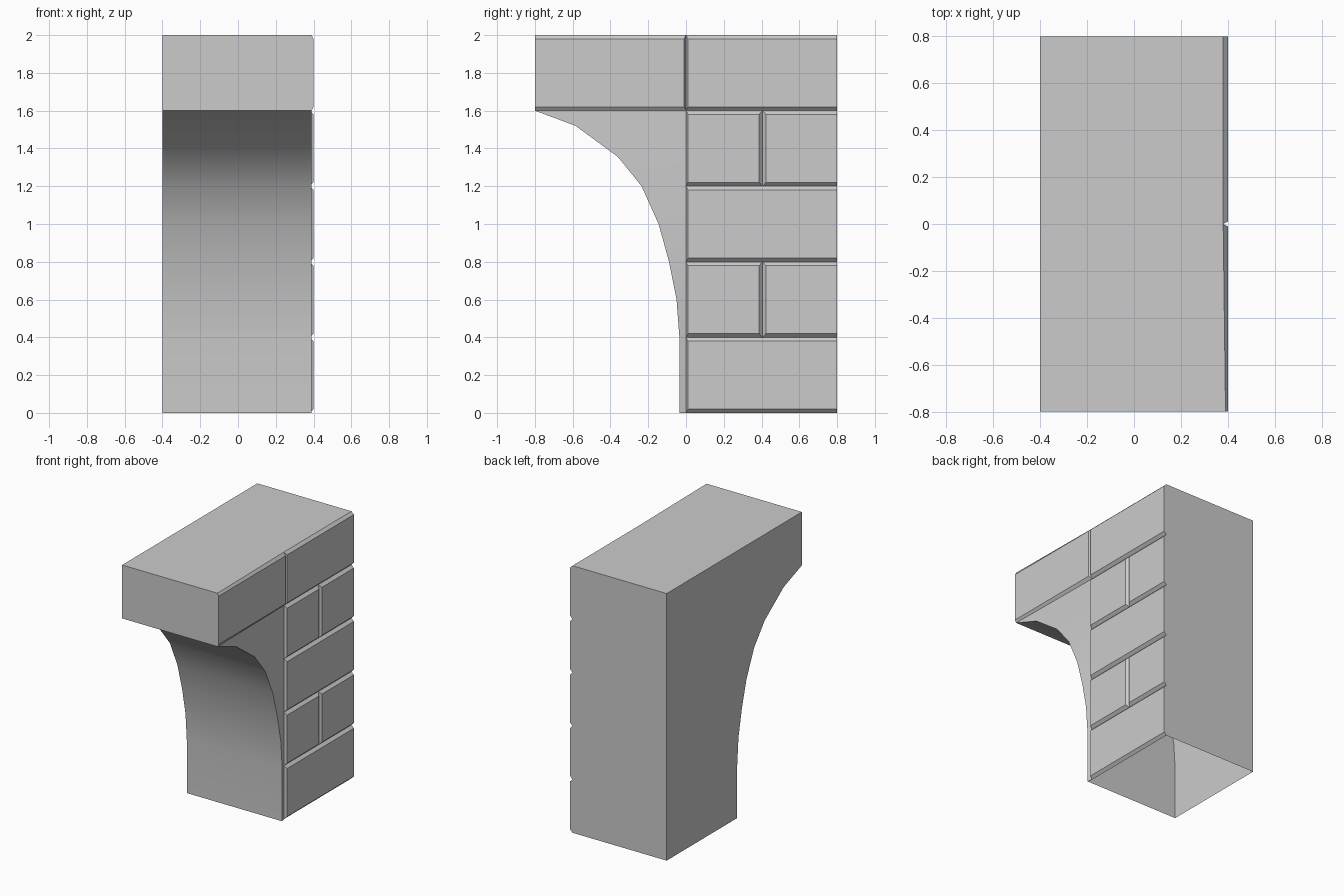
import bpy
import bmesh
import math

if "Cube" in bpy.data.objects:
    bpy.data.objects.remove(bpy.data.objects["Cube"])

LEFT, JOINT, FACE, EDGE = -0.40, 0.38, 0.40, 0.39

# Arch curve (y, z) from the foot up to the overhanging block
ARCH = [(-0.035, 0), (-0.035, 0.4), (-0.05, 0.6), (-0.09, 0.8), (-0.145, 1.0),
        (-0.235, 1.2), (-0.36, 1.355), (-0.585, 1.52), (-0.8, 1.6)]


def finish(name, bm):
    mesh = bpy.data.meshes.new(name)
    bm.to_mesh(mesh)
    bm.free()
    obj = bpy.data.objects.new(name, mesh)
    bpy.context.collection.objects.link(obj)
    bpy.ops.object.select_all(action='DESELECT')
    obj.select_set(True)
    bpy.context.view_layer.objects.active = obj
    bpy.ops.object.shade_smooth_by_angle(angle=math.radians(25))
    return obj


def add_face(bm, points):
    return bm.faces.new([bm.verts.new(p) for p in points])


# Body: arch soffit, front, top, back and left side, open underneath
bm = bmesh.new()
for (y0, z0), (y1, z1) in zip(ARCH, ARCH[1:]):
    add_face(bm, [(LEFT, y0, z0), (EDGE, y0, z0), (EDGE, y1, z1), (LEFT, y1, z1)])
    # right spandrel strip between the arch and the brickwork
    add_face(bm, [(EDGE, y0, z0), (JOINT, 0, z0), (JOINT, 0, z1), (EDGE, y1, z1)])
add_face(bm, [(LEFT, -0.8, 1.6), (EDGE, -0.8, 1.6), (EDGE, -0.8, 2), (LEFT, -0.8, 2)])
add_face(bm, [(LEFT, -0.8, 2), (EDGE, -0.8, 2), (JOINT, 0, 2), (JOINT, 0.8, 2), (LEFT, 0.8, 2)])
add_face(bm, [(JOINT, 0.8, 0), (LEFT, 0.8, 0), (LEFT, 0.8, 2), (JOINT, 0.8, 2)])
side = [(LEFT, y, z) for y, z in ARCH] + [(LEFT, -0.8, 2), (LEFT, 0.8, 2), (LEFT, 0.8, 0)]
add_face(bm, side)
bmesh.ops.remove_doubles(bm, verts=bm.verts, dist=0.0001)
finish("arch_body", bm)


# Brick: chamfered panel whose back edge meets the mortar joint
def brick(name, y0, y1, z0, z1, bevel0, bevel1, x0=JOINT):
    bm = bmesh.new()
    base = [(x0, y0, z0), (JOINT, y1, z0), (JOINT, y1, z1), (x0, y0, z1)]
    a, b, c, d = y0 + bevel0, y1 - bevel1, z0 + 0.02, z1 - 0.02
    top = [(FACE, a, c), (FACE, b, c), (FACE, b, d), (FACE, a, d)]
    lo = [bm.verts.new(p) for p in base]
    hi = [bm.verts.new(p) for p in top]
    bm.faces.new(hi)
    for i in range(4):
        j = (i + 1) % 4
        bm.faces.new([lo[i], lo[j], hi[j], hi[i]])
    finish(name, bm)


# Courses alternate one long brick with two half bricks
for row in range(5):
    z = row * 0.4
    if row % 2 == 0:
        brick(f"brick_{row}", 0, 0.8, z, z + 0.4, 0.01, 0)
    else:
        brick(f"brick_{row}_front", 0, 0.405, z, z + 0.4, 0.01, 0.018)
        brick(f"brick_{row}_back", 0.405, 0.8, z, z + 0.4, 0.018, 0)

# Overhanging brick above the arch
brick("brick_overhang", -0.8, 0, 1.6, 2, 0, 0.01, EDGE)
